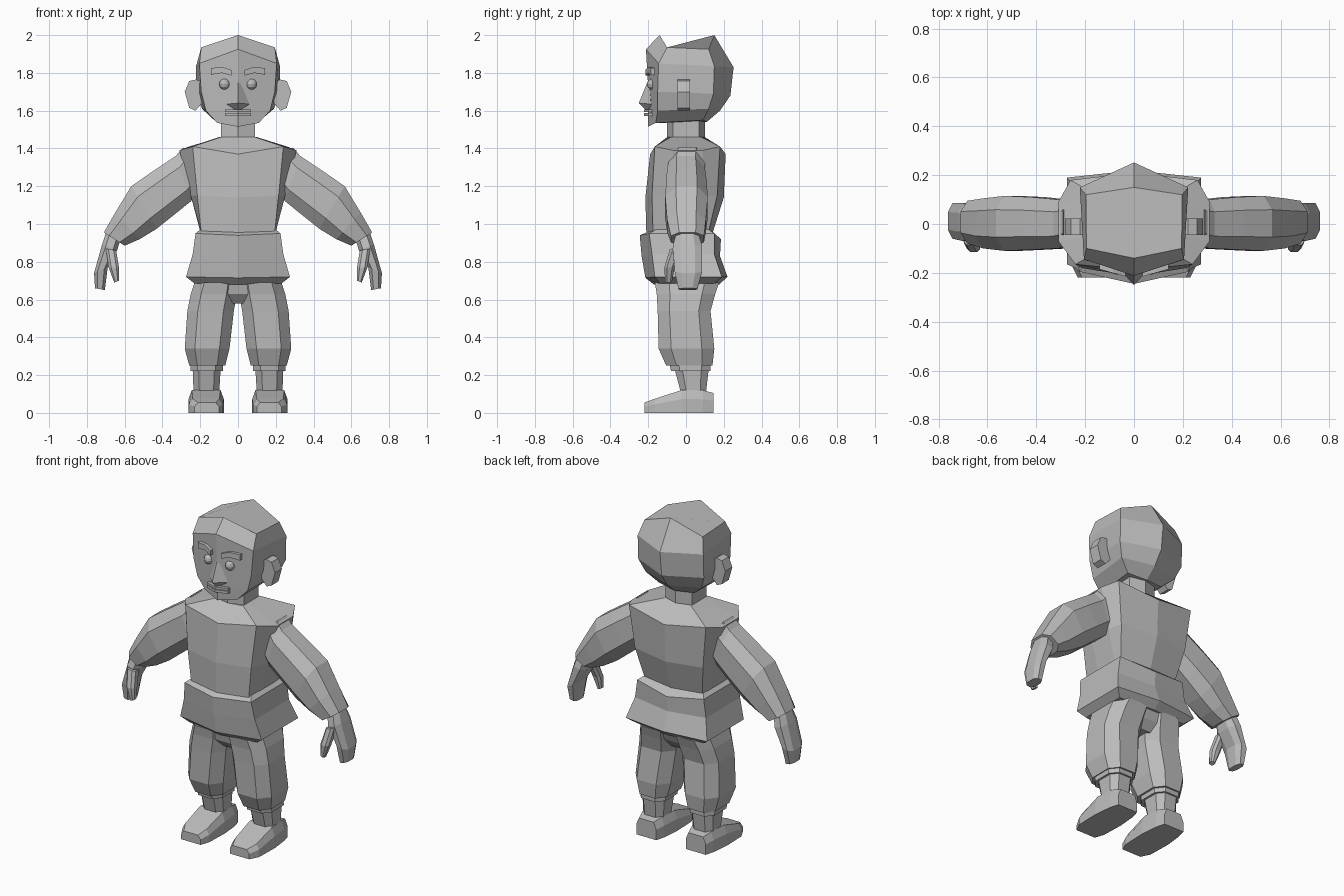
import bpy, bmesh, math
from mathutils import Vector

GREY = bpy.data.materials.new("plain_grey")
GREY.diffuse_color = (0.5, 0.5, 0.5, 1)


def loft(name, rings, mirror=False):
    """Skin a list of equal-length point rings and cap both ends."""
    bm = bmesh.new()
    loops = [[bm.verts.new(p) for p in r] for r in rings]
    n = len(loops[0])
    for a, b in zip(loops, loops[1:]):
        for i in range(n):
            j = (i + 1) % n
            bm.faces.new((a[i], a[j], b[j], b[i]))
    bm.faces.new(loops[0])
    bm.faces.new(loops[-1])
    if mirror:
        geo = bmesh.ops.duplicate(bm, geom=bm.verts[:] + bm.edges[:] + bm.faces[:])["geom"]
        for v in geo:
            if isinstance(v, bmesh.types.BMVert):
                v.co.x *= -1
    bmesh.ops.recalc_face_normals(bm, faces=bm.faces)
    me = bpy.data.meshes.new(name)
    bm.to_mesh(me)
    bm.free()
    me.materials.append(GREY)
    ob = bpy.data.objects.new(name, me)
    bpy.context.collection.objects.link(ob)
    return ob


def sym(half):
    """Complete a half ring running from centre front to centre back."""
    return half + [(-x, y, z) for x, y, z in half[-2:0:-1]]


def oct_ring(a, b, y0, y1, k=0.5):
    """Eight-sided section between xz points a and b, spanning y0..y1."""
    c = Vector(((a[0] + b[0]) / 2, (y0 + y1) / 2, (a[1] + b[1]) / 2))
    u = Vector(((a[0] - b[0]) / 2, 0, (a[1] - b[1]) / 2))
    v = Vector((0, (y1 - y0) / 2, 0))
    pts = [(1, k), (k, 1), (-k, 1), (-1, k), (-1, -k), (-k, -1), (k, -1), (1, -k)]
    return [c + u * s + v * t for s, t in pts]


def plate(name, outline, y0, y1, mirror=False):
    return loft(name, [[(x, y, z) for x, z in outline] for y in (y0, y1)], mirror)


# Head: faceted skull with a centre ridge
loft("head", [sym(h) for h in (
    [(0, -.14, 2), (.195, -.10, 1.935), (.197, .12, 1.925), (0, .15, 2)],
    [(0, -.212, 1.925), (.205, -.145, 1.85), (.222, .15, 1.835), (0, .252, 1.83)],
    [(0, -.20, 1.72), (.195, -.15, 1.70), (.222, .145, 1.69), (0, .235, 1.68)],
    [(0, -.20, 1.60), (.17, -.15, 1.60), (.19, .12, 1.61), (0, .18, 1.60)],
    [(0, -.20, 1.515), (.11, -.16, 1.535), (.12, .09, 1.55), (0, .11, 1.54)])])

# Nose
loft("nose", [
    [(0, -.205, 1.75), (.018, -.195, 1.74), (0, -.18, 1.74), (-.018, -.195, 1.74)],
    [(0, -.25, 1.64), (.06, -.185, 1.635), (0, -.17, 1.63), (-.06, -.185, 1.635)],
    [(0, -.215, 1.605), (.03, -.185, 1.61), (0, -.17, 1.61), (-.03, -.185, 1.61)]])

# Eyes
for s in (-1, 1):
    bpy.ops.mesh.primitive_uv_sphere_add(segments=10, ring_count=6, radius=.029,
                                         location=(s * .072, -.178, 1.74))
    eye = bpy.context.object
    eye.name = "eye"
    eye.data.materials.append(GREY)

# Eyebrows, following the slant of the face
for_brow = [(.035, 1.785), (.035, 1.815), (.085, 1.832), (.142, 1.825), (.142, 1.79), (.085, 1.80)]
loft("eyebrows", [[(x, y + x * .28, z) for x, z in for_brow] for y in (-.225, -.19)], True)

# Mouth: two lips wrapped around the face
for name, z0, z1 in (("upper_lip", 1.592, 1.605), ("lower_lip", 1.572, 1.588)):
    loft(name, [[(x, -.222 + abs(x) * .35, z0), (x, -.222 + abs(x) * .35, z1),
                 (x, -.17, z1), (x, -.17, z0)] for x in (-.07, -.035, 0, .035, .07)])

# Ears
plate("ears", [(.19, 1.75), (.222, 1.765), (.258, 1.757), (.282, 1.70),
               (.258, 1.615), (.225, 1.60), (.19, 1.64)], -.045, .022, True)

# Neck
loft("neck", [sym([(0, -.10, z), (.09, -.07, z), (.09, .07, z), (0, .10, z)])
              for z in (1.42, 1.56)])

# Torso
loft("torso", [sym(h) for h in (
    [(0, -.10, 1.46), (.09, -.08, 1.46), (.10, -.04, 1.46), (.10, .04, 1.46), (.09, .08, 1.46), (0, .10, 1.46)],
    [(0, -.19, 1.37), (.24, -.165, 1.41), (.31, -.07, 1.39), (.31, .09, 1.39), (.26, .18, 1.41), (0, .21, 1.37)],
    [(0, -.215, 1.14), (.215, -.18, 1.15), (.25, -.07, 1.15), (.25, .08, 1.15), (.23, .165, 1.15), (0, .20, 1.14)],
    [(0, -.21, .95), (.195, -.175, .96), (.20, -.07, .96), (.20, .07, .96), (.195, .12, .96), (0, .14, .95)])])

# Flared tunic skirt
loft("tunic_skirt", [sym(h) for h in (
    [(0, -.20, .96), (.20, -.16, .97), (.20, .12, .97), (0, .14, .96)],
    [(0, -.245, .94), (.225, -.195, .95), (.225, .15, .95), (0, .185, .92)],
    [(0, -.235, .83), (.24, -.18, .84), (.24, .15, .84), (0, .18, .83)],
    [(0, -.215, .715), (.275, -.165, .72), (.275, .19, .72), (0, .22, .72)],
    [(0, -.17, .68), (.23, -.14, .685), (.23, .15, .685), (0, .175, .68)])])


def leg_ring(x0, x1, y0, y1, z, k=.55):
    cx, cy, hx, hy = (x0 + x1) / 2, (y0 + y1) / 2, (x1 - x0) / 2, (y1 - y0) / 2
    pts = [(1, k), (k, 1), (-k, 1), (-1, k), (-1, -k), (-k, -1), (k, -1), (1, -k)]
    return [(cx + hx * s, cy + hy * t, z) for s, t in pts]


# Trousers: hip block and two baggy legs
loft("hips", [leg_ring(-w, w, y0, y1, z) for w, y0, y1, z in
              ((.23, -.16, .17, .70), (.225, -.145, .14, .63), (.16, -.10, .10, .58))])
loft("trouser_legs", [leg_ring(*r) for r in (
    (0, .23, -.165, .175, .69), (.006, .25, -.155, .155, .63), (.022, .268, -.15, .13, .54),
    (.045, .282, -.145, .15, .34), (.068, .258, -.105, .14, .25))], True)

# Cuffs and ankles
loft("trouser_cuffs", [leg_ring(*r) for r in
                       ((.08, .252, -.085, .13, .25), (.08, .252, -.08, .13, .222))], True)
loft("ankles", [leg_ring(*r) for r in
                ((.092, .24, -.06, .12, .23), (.10, .235, -.025, .105, .10))], True)


# Shoes: sections from toe to heel
def shoe_ring(x0, x1, y, z):
    e = .018
    return [(x0, y, 0), (x1, y, 0), (x1, y, z * .6), (x1 - e, y, z), (x0 + e, y, z), (x0, y, z * .6)]


loft("shoes", [shoe_ring(*r) for r in (
    (.10, .23, -.22, .055), (.08, .258, -.165, .075), (.075, .262, -.02, .122),
    (.085, .25, .09, .12), (.10, .235, .145, .105))], True)

# Arms
loft("arms", [oct_ring(*r) for r in (
    ((.29, 1.405), (.20, 1.18), -.085, .10), ((.33, 1.36), (.25, 1.12), -.10, .10),
    ((.45, 1.28), (.33, 1.055), -.105, .11), ((.565, 1.20), (.43, .975), -.11, .115),
    ((.65, 1.06), (.52, .92), -.10, .105), ((.71, .955), (.60, .885), -.08, .095))], True)

# Hands and thumbs
loft("hands", [oct_ring(*r) for r in (
    ((.70, .95), (.625, .91), -.055, .07), ((.72, .89), (.64, .86), -.07, .085),
    ((.762, .74), (.69, .77), -.06, .085), ((.757, .66), (.705, .65), -.04, .06))], True)
loft("thumbs", [oct_ring(*r) for r in (
    ((.70, .87), (.645, .86), -.085, -.02), ((.685, .77), (.63, .77), -.115, -.06),
    ((.655, .69), (.63, .70), -.11, -.075))], True)
